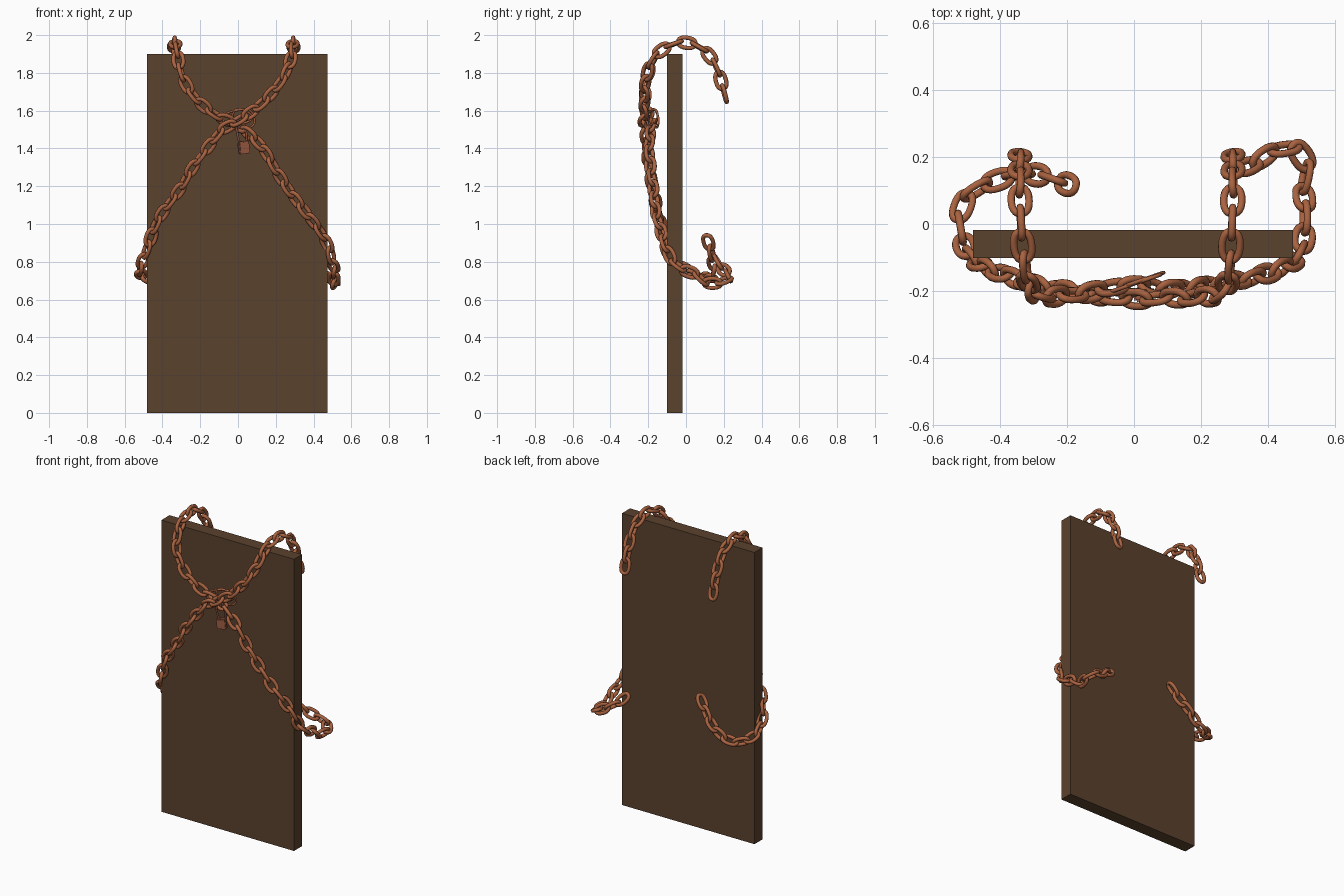
import bpy, bmesh, math, random
from mathutils import Vector, Matrix

if "Cube" in bpy.data.objects:
    bpy.data.objects.remove(bpy.data.objects["Cube"])

random.seed(4)
PITCH, LEN, WID, WIRE = 0.071, 0.115, 0.076, 0.0112


def material(name, rgb):
    m = bpy.data.materials.new(name)
    m.diffuse_color = (*rgb, 1)
    m.use_nodes = True
    m.node_tree.nodes["Principled BSDF"].inputs["Base Color"].default_value = m.diffuse_color
    return m


WOOD = material("dark_wood", (0.105, 0.054, 0.027))
RUST = material("rusty_iron", (0.40, 0.125, 0.052))
LOCK = material("dull_rust", (0.33, 0.105, 0.055))


def finish(bm, name, mat, smooth=True):
    bmesh.ops.recalc_face_normals(bm, faces=bm.faces)
    me = bpy.data.meshes.new(name)
    bm.to_mesh(me)
    bm.free()
    me.materials.append(mat)
    for p in me.polygons:
        p.use_smooth = smooth
    ob = bpy.data.objects.new(name, me)
    bpy.context.collection.objects.link(ob)
    return ob


def tube(bm, pts, normal, r, mat, sides=8):
    """Closed planar tube through pts, placed with matrix mat."""
    rings, n = [], len(pts)
    for i, p in enumerate(pts):
        t = (pts[(i + 1) % n] - pts[i - 1]).normalized()
        out = t.cross(normal)
        rings.append([bm.verts.new(mat @ (p + r * (math.cos(a) * out + math.sin(a) * normal)))
                      for a in (2 * math.pi * k / sides for k in range(sides))])
    for i in range(n):
        a, b = rings[i], rings[(i + 1) % n]
        for k in range(sides):
            j = (k + 1) % sides
            bm.faces.new((a[k], a[j], b[j], b[k]))


def oval(length, width, n=24):
    """Rounded link outline in the XY plane, long axis X."""
    pts = []
    for i in range(n):
        a = 2 * math.pi * i / n
        c, s = math.cos(a), math.sin(a)
        pts.append(Vector((math.copysign(abs(c) ** 0.85, c) * length / 2,
                           math.copysign(abs(s) ** 0.85, s) * width / 2, 0)))
    return pts


def spline(ctrl, steps=40):
    """Dense Catmull-Rom curve through the control points."""
    p = [Vector(c) for c in ctrl]
    p = [2 * p[0] - p[1]] + p + [2 * p[-1] - p[-2]]
    out = []
    for a, b, c, d in zip(p, p[1:], p[2:], p[3:]):
        for k in range(steps):
            t = k / steps
            out.append(0.5 * (2 * b + (c - a) * t + (2 * a - 5 * b + 4 * c - d) * t * t
                              + (3 * b - a - 3 * c + d) * t ** 3))
    return out + [p[-2]]


def chain(name, ctrl):
    nodes = []
    for q in spline(ctrl):
        if not nodes or (q - nodes[-1]).length >= PITCH:
            nodes.append(q)
    bm = bmesh.new()
    side = Vector((1, 0, 0))
    shape = oval(LEN - 2 * WIRE, WID - 2 * WIRE)
    for i, (a, b) in enumerate(zip(nodes, nodes[1:])):
        t = (b - a).normalized()
        side = (side - t * side.dot(t)).normalized()
        # alternate links turn a quarter; the front run hangs diagonally
        twist = math.radians(45) * min(max((i - 6) / 5, 0), 1)
        twist += math.pi / 2 * (i % 2) + random.uniform(-0.15, 0.15)
        w = Matrix.Rotation(twist, 3, t) @ side
        m = Matrix((t, w, t.cross(w))).transposed().to_4x4()
        m.translation = (a + b) / 2
        tube(bm, shape, Vector((0, 0, 1)), WIRE, m)
    return finish(bm, name, RUST)


# door slab
bm = bmesh.new()
bmesh.ops.create_cube(bm, size=1, matrix=Matrix.Translation((-0.003, -0.06, 0.95))
                      @ Matrix.Diagonal((0.955, 0.083, 1.9, 1)))
finish(bm, "door_slab", WOOD, False)


# arch over the top edge, shared by both chains
def arch(xb, xf):
    return [(xb, 0.213, 1.655), (xb, 0.19, 1.74), (xb, 0.165, 1.82), (xb, 0.106, 1.915),
            (xb * .99, -0.01, 1.966), (xf, -0.127, 1.925)]


# chain from top left to lower right
chain("chain_left_to_right", arch(-0.34, -0.325) + [
    (-0.315, -0.18, 1.86), (-0.30, -0.205, 1.79), (-0.265, -0.215, 1.72), (-0.20, -0.215, 1.64),
    (-0.11, -0.20, 1.57), (-0.02, -0.18, 1.535), (0.06, -0.19, 1.475), (0.13, -0.195, 1.405),
    (0.21, -0.185, 1.27), (0.276, -0.17, 1.17), (0.36, -0.16, 1.06), (0.44, -0.13, 0.955),
    (0.477, -0.11, 0.89), (0.495, -0.085, 0.82), (0.51, -0.03, 0.765), (0.51, 0.05, 0.735),
    (0.505, 0.125, 0.675), (0.52, 0.20, 0.70), (0.455, 0.235, 0.72), (0.39, 0.20, 0.755),
    (0.33, 0.165, 0.80), (0.285, 0.15, 0.865)])

# chain from top right to lower left
chain("chain_right_to_left", arch(0.295, 0.285) + [
    (0.28, -0.18, 1.865), (0.25, -0.21, 1.79), (0.186, -0.22, 1.70), (0.106, -0.22, 1.62),
    (0.0, -0.225, 1.545), (-0.085, -0.215, 1.50), (-0.16, -0.205, 1.405), (-0.24, -0.195, 1.30),
    (-0.31, -0.175, 1.18), (-0.38, -0.155, 1.09), (-0.44, -0.13, 0.99), (-0.47, -0.115, 0.90),
    (-0.50, -0.08, 0.82), (-0.515, -0.02, 0.76), (-0.52, 0.06, 0.735), (-0.46, 0.11, 0.705),
    (-0.38, 0.14, 0.72), (-0.30, 0.15, 0.78), (-0.23, 0.13, 0.86), (-0.165, 0.105, 0.955)])

# binding wire loops around the crossing
yaw = Matrix.Rotation(0.33, 4, 'Z')
stand = Matrix.Rotation(math.pi / 2, 4, 'X')
bm = bmesh.new()
for pos, tilt, ln, wd in (((0.0, -0.178, 1.565), 0.15, 0.17, 0.075),
                          ((0.03, -0.165, 1.56), -0.5, 0.13, 0.08)):
    tube(bm, oval(ln, wd), Vector((0, 0, 1)), 0.006,
         Matrix.Translation(pos) @ yaw @ stand @ Matrix.Rotation(tilt, 4, 'Z'))
finish(bm, "binding_wire", RUST)

# padlock shackle and body
bm = bmesh.new()
tube(bm, oval(0.13, 0.05), Vector((0, 0, 1)), 0.006,
     Matrix.Translation((0.02, -0.205, 1.48)) @ yaw @ stand @ Matrix.Rotation(1.75, 4, 'Z'))
finish(bm, "padlock_shackle", LOCK)

bm = bmesh.new()
bmesh.ops.create_cube(bm, size=1, matrix=Matrix.Translation((0.03, -0.21, 1.405)) @ yaw
                      @ Matrix.Rotation(-0.1, 4, 'Y') @ Matrix.Diagonal((0.06, 0.03, 0.068, 1)))
bmesh.ops.bevel(bm, geom=bm.edges[:], offset=0.006, segments=2, affect='EDGES')
finish(bm, "padlock_body", LOCK, False)
